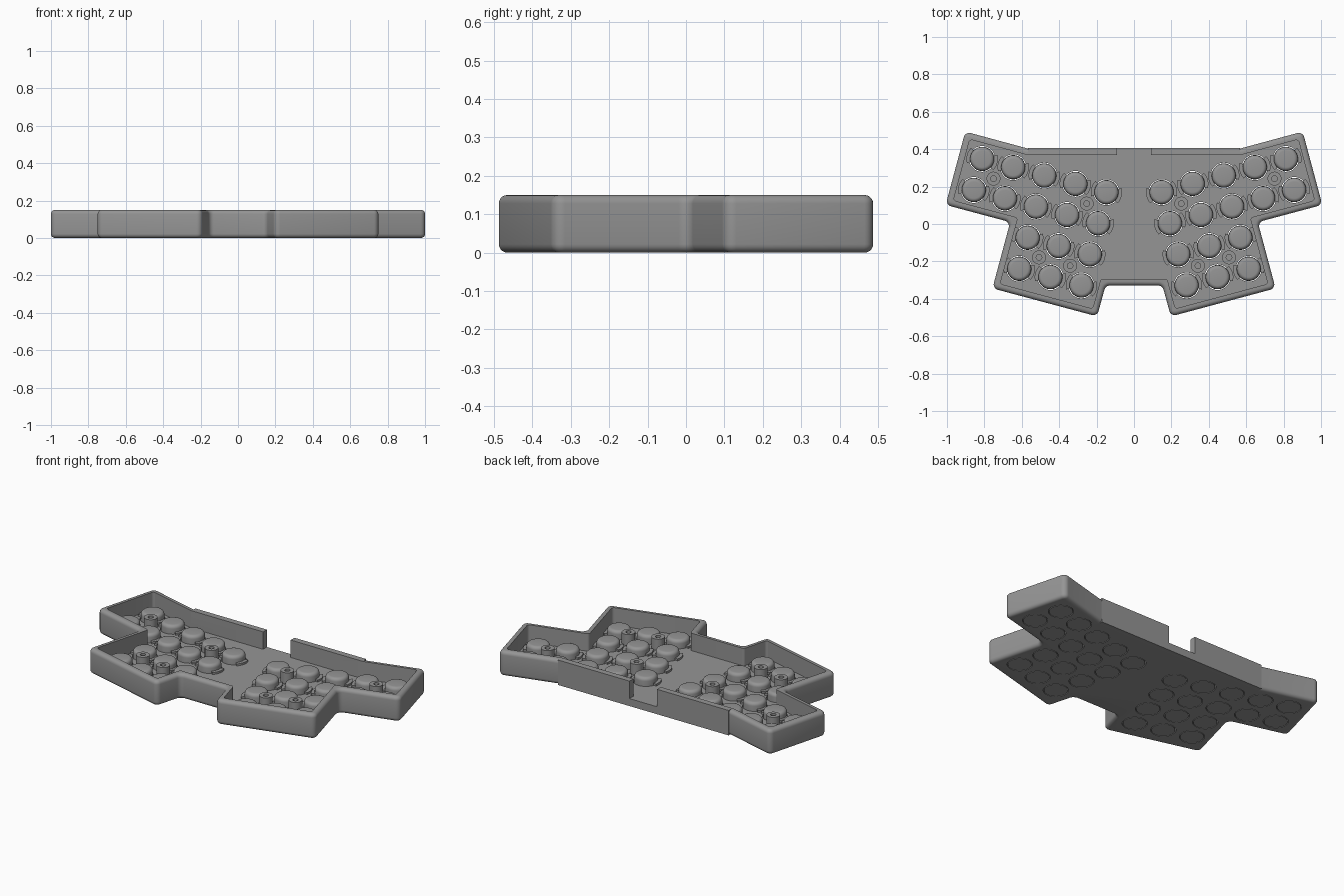
import bpy, bmesh, math
from mathutils import Vector

cube = bpy.data.objects.get("Cube")
if cube:
    bpy.data.objects.remove(cube, do_unlink=True)

HEIGHT, FLOOR, WALL, FILLET = 0.15, 0.045, 0.034, 0.022
TILT = math.radians(15)
PITCH = 0.172

grey = bpy.data.materials.new("mid grey")
grey.use_nodes = True
grey.diffuse_color = (0.3, 0.3, 0.3, 1)
grey.node_tree.nodes["Principled BSDF"].inputs["Base Color"].default_value = (0.3, 0.3, 0.3, 1)


def add_object(name, bm, smooth=True):
    bmesh.ops.recalc_face_normals(bm, faces=bm.faces)
    mesh = bpy.data.meshes.new(name)
    bm.to_mesh(mesh)
    bm.free()
    mesh.materials.append(grey)
    ob = bpy.data.objects.new(name, mesh)
    bpy.context.collection.objects.link(ob)
    if smooth:
        shade(ob)
    return ob


def shade(ob):
    bpy.ops.object.select_all(action="DESELECT")
    ob.select_set(True)
    bpy.context.view_layer.objects.active = ob
    bpy.ops.object.shade_smooth_by_angle(angle=math.radians(35))


def offset(points, distance):
    """Move every side of a clockwise outline inward."""
    result = []
    for i, p in enumerate(points):
        a = (p - points[i - 1]).normalized()
        b = (points[(i + 1) % len(points)] - p).normalized()
        na, nb = Vector((a.y, -a.x)), Vector((b.y, -b.x))
        result.append(p + (na + nb) * distance / (1 + na.dot(nb)))
    return result


def rounded(points, radius, steps=6):
    """Replace sharp corners of an outline with arcs."""
    result = []
    for i, p in enumerate(points):
        a = (points[i - 1] - p).normalized()
        b = (points[(i + 1) % len(points)] - p).normalized()
        half = a.angle(b) / 2
        if half > math.radians(80):
            result.append(p)
            continue
        centre = p + (a + b).normalized() * radius / math.sin(half)
        start = p + a * radius / math.tan(half) - centre
        end = p + b * radius / math.tan(half) - centre
        for k in range(steps + 1):
            t = k / steps
            ang = start.angle(end)
            mix = start * math.sin((1 - t) * ang) + end * math.sin(t * ang)
            result.append(centre + mix / math.sin(ang))
    return result


def prism(points, low, high):
    bm = bmesh.new()
    face = bm.faces.new([bm.verts.new((p.x, p.y, low)) for p in points])
    top = bmesh.ops.extrude_face_region(bm, geom=[face])["geom"]
    for v in top:
        if isinstance(v, bmesh.types.BMVert):
            v.co.z = high
    bmesh.ops.recalc_face_normals(bm, faces=bm.faces)
    return bm


def box(x0, x1, y0, y1, z0, z1):
    corners = [(x0, y0), (x0, y1), (x1, y1), (x1, y0)]
    return prism([Vector(c) for c in corners], z0, z1)


def combine(target, bm, operation):
    tool = add_object("tool", bm, smooth=False)
    tool.hide_render = True
    mod = target.modifiers.new("cut", "BOOLEAN")
    mod.object, mod.operation, mod.solver = tool, operation, "EXACT"
    bpy.context.view_layer.objects.active = target
    bpy.ops.object.modifier_apply(modifier=mod.name)
    bpy.data.objects.remove(tool, do_unlink=True)


def lathe(profile, segments=40):
    bm = bmesh.new()
    verts = [bm.verts.new((r, 0, z)) for r, z in profile]
    edges = [bm.edges.new(pair) for pair in zip(verts, verts[1:])]
    bmesh.ops.spin(bm, geom=verts + edges, cent=(0, 0, 0), axis=(0, 0, 1),
                   angle=math.tau, steps=segments)
    bmesh.ops.remove_doubles(bm, verts=bm.verts, dist=0.0001)
    return bm


def grid(column, row):
    """Position on the tilted key grid of the left half."""
    c, s = math.cos(TILT) * PITCH, math.sin(TILT) * PITCH
    return Vector((0.812 - column * c + row * s, 0.348 - column * s - row * c))


# Outline of the case, mirrored across x
half = [Vector(p) for p in ((0.57, 0.404), (0.902, 0.494), (1.007, 0.102), (0.662, 0.01),
                            (0.757, -0.344), (0.197, -0.494), (0.152, -0.329))]
outline = half + [Vector((-p.x, p.y)) for p in reversed(half)]

# Case with rounded upper and lower rims
body = prism(rounded(outline, 0.03), 0, HEIGHT)
rims = [e for e in body.edges if abs(e.verts[0].co.z - e.verts[1].co.z) < 0.001]
bmesh.ops.bevel(body, geom=rims, offset=FILLET, segments=5, profile=0.5, affect="EDGES")
case = add_object("case", body, smooth=False)

# Square-edged back wall, hollow tray and cable gap
combine(case, box(-0.568, 0.568, 0.36, 0.406, 0, HEIGHT), "UNION")
combine(case, prism(rounded(offset(outline, WALL), 0.015), FLOOR, HEIGHT + 0.1), "DIFFERENCE")
combine(case, box(-0.092, 0.092, 0.3, 0.6, FLOOR, HEIGHT + 0.1), "DIFFERENCE")

# Round key openings through the floor
keys = [(c, r) for r in range(4) for c in range(0 if r < 2 else 2, 5)]
holes = bmesh.new()
for c, r in keys:
    for side in (1, -1):
        x, y = grid(c, r)
        made = bmesh.ops.create_cone(holes, cap_ends=True, segments=40, radius1=0.069,
                                     radius2=0.069, depth=0.15)
        bmesh.ops.translate(holes, verts=made["verts"], vec=(side * x, y, 0.03))
combine(case, holes, "DIFFERENCE")
shade(case)

# Domed key with two retaining tabs resting on the floor
arc = [(0.044 + 0.02 * math.cos(a), 0.074 + 0.02 * math.sin(a))
       for a in (math.radians(15 * k) for k in range(7))]
key_mesh = add_object("key", lathe([(0, 0), (0.065, 0), (0.065, FLOOR)] + arc + [(0, 0.095)]))
tab_bm = bmesh.new()
for turn in (0, math.pi):
    angles = [turn + math.radians(a) for a in range(-30, 31, 10)]
    ring = [Vector((math.cos(a), math.sin(a))) for a in angles]
    part = prism([p * 0.06 for p in ring] + [p * 0.084 for p in reversed(ring)],
                 FLOOR, FLOOR + 0.012)
    temp = bpy.data.meshes.new("temp")
    part.to_mesh(temp)
    part.free()
    tab_bm.from_mesh(temp)
    bpy.data.meshes.remove(temp)
tab_mesh = add_object("key_tabs", tab_bm)

# Screw post with a blind hole
post_mesh = add_object("screw_post", lathe([(0, 0.07), (0.015, 0.07), (0.015, 0.112),
                                            (0.037, 0.112), (0.037, FLOOR - 0.005)], 32))


def place(source, spots):
    for c, r in spots:
        for side, label in ((1, "left"), (-1, "right")):
            x, y = grid(c, r)
            ob = bpy.data.objects.new(f"{source.name}_{label}", source.data)
            ob.location = (side * x, y, 0)
            ob.rotation_euler.z = side * TILT
            bpy.context.collection.objects.link(ob)
    bpy.data.objects.remove(source, do_unlink=True)


place(key_mesh, keys)
place(tab_mesh, keys)
place(post_mesh, [(0.5, 0.5), (3.5, 0.5), (2.5, 2.5), (3.5, 2.5)])
